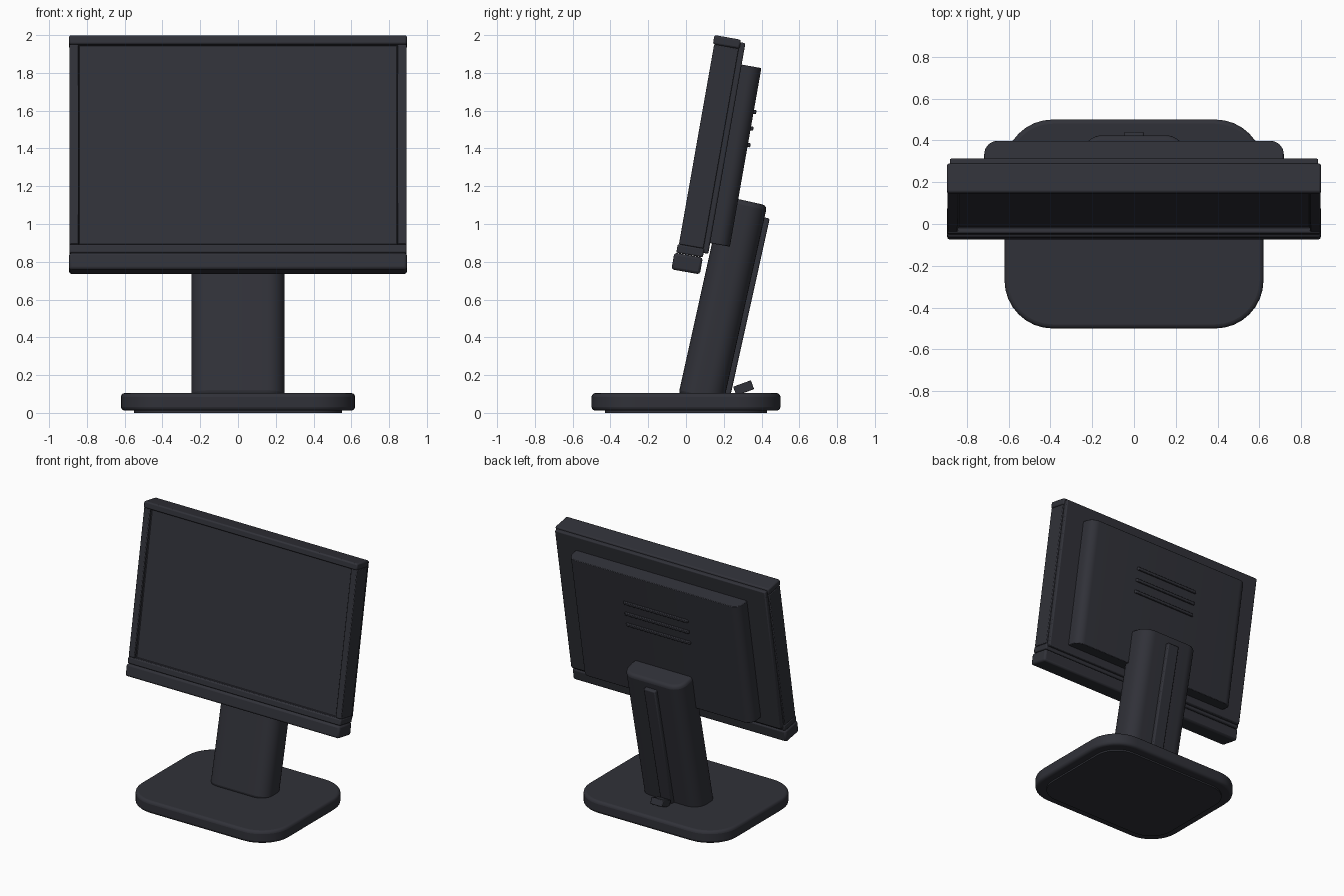
import bpy, bmesh
from math import radians, sin, cos, pi
from mathutils import Matrix

cube = bpy.data.objects.get("Cube")
if cube:
    bpy.data.objects.remove(cube, do_unlink=True)


def material(name, color):
    m = bpy.data.materials.new(name)
    m.use_nodes = True
    m.diffuse_color = color
    m.node_tree.nodes["Principled BSDF"].inputs["Base Color"].default_value = color
    return m


CHARCOAL = material("charcoal plastic", (0.03, 0.031, 0.04, 1))
PANEL_TILT, STAND_TILT = radians(10), radians(12.5)


def outline(x, y, front, back, steps=8):
    """Rectangle with its own corner radius for the front and back edges."""
    corners = [(x[1], y[1], back), (x[0], y[1], back), (x[0], y[0], front), (x[1], y[0], front)]
    points = []
    for i, (cx, cy, r) in enumerate(corners):
        sx, sy = (1 if cx == x[1] else -1), (1 if cy == y[1] else -1)
        for s in range(steps + 1 if r else 1):
            a = (i + s / steps) * pi / 2
            points.append((cx - sx * r + r * cos(a), cy - sy * r + r * sin(a)) if r else (cx, cy))
    return points


def slab(name, x, y, z, tilt=0, front=0, back=0, bevel=0.006, segments=2):
    """Extrude an outline upward, tilt it backward about the x axis, soften edges."""
    bm = bmesh.new()
    base = bm.faces.new([bm.verts.new((px, py, z[0])) for px, py in outline(x, y, front, back)])
    top = bmesh.ops.extrude_face_region(bm, geom=[base])["geom"]
    bmesh.ops.translate(bm, vec=(0, 0, z[1] - z[0]),
                        verts=[v for v in top if isinstance(v, bmesh.types.BMVert)])
    bmesh.ops.recalc_face_normals(bm, faces=bm.faces)
    return finish(name, bm, tilt, bevel, segments)


def finish(name, bm, tilt, bevel, segments):
    bm.transform(Matrix.Rotation(-tilt, 4, 'X'))
    mesh = bpy.data.meshes.new(name)
    bm.to_mesh(mesh)
    bm.free()
    ob = bpy.data.objects.new(name, mesh)
    bpy.context.collection.objects.link(ob)
    mesh.materials.append(CHARCOAL)
    if bevel:
        mod = ob.modifiers.new("soft edges", 'BEVEL')
        mod.width, mod.segments, mod.angle_limit = bevel, segments, radians(40)
    bpy.ops.object.select_all(action='DESELECT')
    ob.select_set(True)
    bpy.context.view_layer.objects.active = ob
    bpy.ops.object.shade_smooth_by_angle(angle=radians(35))
    return ob


# Base and its foot pad
slab("base", (-.62, .62), (-.5, .5), (.012, .105), front=.23, back=.23, bevel=.02, segments=3)
slab("foot_pad", (-.55, .55), (-.43, .43), (0, .02), front=.18, back=.18, bevel=0)

# Leaning column with a raised cable strip and a release catch
slab("column", (-.247, .247), (-.06, .182), (.085, 1.165), STAND_TILT, .095, .095, .025, 3)
slab("cable_strip", (-.048, .048), (.15, .21), (.07, 1.1), STAND_TILT, bevel=.008)
catch = slab("catch", (-.05, .05), (-.05, .05), (-.025, .025), radians(-20), bevel=.005)
catch.location = (0, .305, .132)

# Screen panel: recessed display between two side posts
bm = bmesh.new()
bmesh.ops.create_cube(bm, size=1, matrix=Matrix.Translation((0, -.118, 1.41))
                      @ Matrix.Diagonal((1.69, .116, 1.08, 1)))
glass = min(bm.faces, key=lambda f: f.calc_center_median().y)
bmesh.ops.inset_region(bm, faces=[glass], thickness=.01, depth=-.008)
finish("display", bm, PANEL_TILT, 0, 1)
for side, x in (("left", (.843, .893)), ("right", (-.893, -.843))):
    slab(side + "_post", x, (-.192, -.06), (.873, 1.947), PANEL_TILT, bevel=.005)

# Horizontal frame bars
slab("top_cap", (-.895, .895), (-.199, -.056), (1.947, 1.996), PANEL_TILT, bevel=.01)
slab("lower_bar", (-.893, .893), (-.198, -.055), (.826, .873), PANEL_TILT, bevel=.008)
slab("chin", (-.895, .895), (-.208, -.055), (.735, .825), PANEL_TILT, bevel=.014)

# Back plate, rear housing and vent ribs
slab("back_plate", (-.882, .882), (-.07, -.03), (.85, 1.982), PANEL_TILT, bevel=.008)
slab("rear_housing", (-.717, .717), (-.04, .076), (.907, 1.867), PANEL_TILT, back=.065, bevel=.004)
for i in range(3):
    slab(f"vent_rib_{i + 1}", (-.27, .27), (.06, .09), (1.443 + i * .089, 1.465 + i * .089),
         PANEL_TILT, back=.012, bevel=.004)
